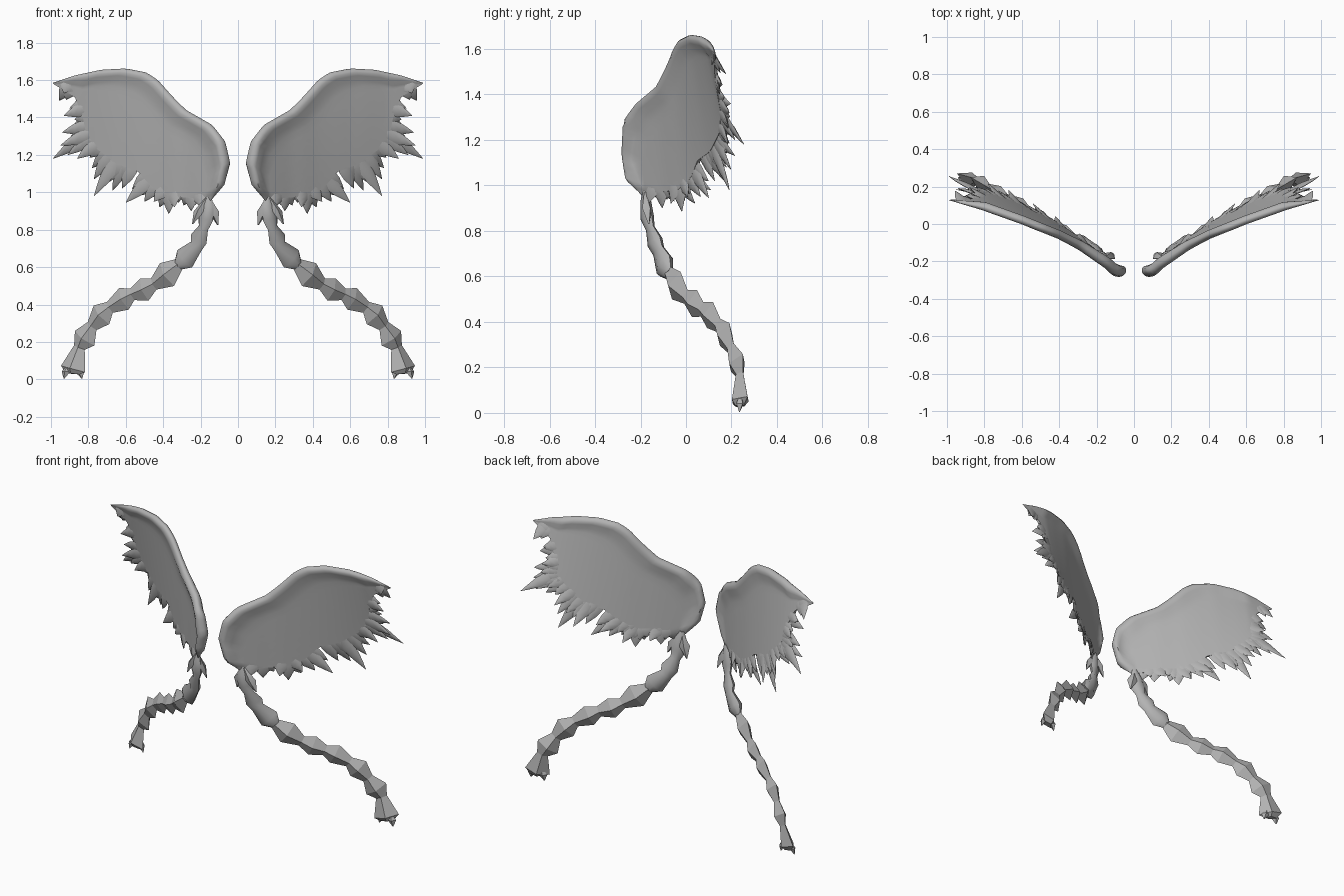
import bpy, bmesh, math
from mathutils import Vector

if "Cube" in bpy.data.objects:
    bpy.data.objects.remove(bpy.data.objects["Cube"])

grey = bpy.data.materials.new("stone_grey")
grey.use_nodes = True
GREY = (0.45, 0.45, 0.45, 1)
grey.diffuse_color = GREY
grey.node_tree.nodes["Principled BSDF"].inputs["Base Color"].default_value = GREY

# Wing outlines as (x, z), from root to tip
LEAD = [(.15, .95), (.075, 1.04), (.045, 1.16), (.07, 1.27), (.14, 1.36), (.28, 1.44),
        (.35, 1.51), (.43, 1.6), (.49, 1.64), (.6, 1.662), (.73, 1.655), (.87, 1.625), (.99, 1.585)]
TRAIL = [(.16, .96), (.25, .97), (.37, .98), (.46, 1.03), (.53, 1.11), (.64, 1.15),
         (.75, 1.23), (.81, 1.32), (.83, 1.42), (.87, 1.51), (.985, 1.578)]
FEATHER_TIPS = [(.2, .92), (.25, .9), (.29, .93), (.34, .92), (.37, .885), (.42, .92), (.45, .95),
                (.5, .95), (.54, .98), (.6, .945), (.62, 1.02), (.67, 1.01), (.77, .98), (.77, 1.07),
                (.78, 1.13), (.86, 1.18), (.91, 1.2), (.99, 1.18), (.95, 1.25), (.94, 1.32),
                (.88, 1.36), (.93, 1.41), (.9, 1.45), (.955, 1.49), (.93, 1.53)]
# Sweep of the leading edge backwards as (x, y), and lean of the blade below it as (x, slope)
SWEEP = [(.04, -.262), (.1, -.25), (.14, -.212), (.28, -.12), (.4, -.06), (.6, .02), (.8, .09), (1, .13)]
LEAN = [(.05, .01), (.15, .04), (.37, .08), (.6, .14), (.9, .24)]
FRONT = Vector((.45, -.9, 0))


def interp(points, x):
    for (a, b), (c, d) in zip(points, points[1:]):
        if x <= c:
            return b + (d - b) * max(0, (x - a) / (c - a))
    return points[-1][1]


def place(p, back=0):
    """Lift a flat (x, z) point onto the swept wing surface."""
    x, z = p
    depth = max(0, interp(LEAD[2:], x) - z)
    return Vector((x, interp(SWEEP, x) + interp(LEAN, x) * depth + back, z))


def resample(points, n):
    pts = [Vector(p) for p in points]
    lengths = [(b - a).length for a, b in zip(pts, pts[1:])]
    out = []
    for i in range(n + 1):
        s = sum(lengths) * i / n
        for a, b, l in zip(pts, pts[1:], lengths):
            if s <= l + 1e-6:
                out.append(a.lerp(b, min(1, s / l)))
                break
            s -= l
    return out


def loft(bm, rings):
    """Skin a list of closed point rings and cap the ends."""
    vs = [[bm.verts.new(p) for p in ring] for ring in rings]
    n = len(vs[0])
    for a, b in zip(vs, vs[1:]):
        for j in range(n):
            k = (j + 1) % n
            bm.faces.new((a[j], a[k], b[k], b[j]))
    bm.faces.new(vs[0])
    bm.faces.new(vs[-1])


def section(c, wide, deep, sides):
    steps = [2 * math.pi * i / sides for i in range(sides)]
    return [c + wide * math.cos(t) + deep * math.sin(t) for t in steps]


def finish(name, bm, smooth=None):
    """Make the left part and its mirrored right twin."""
    bmesh.ops.recalc_face_normals(bm, faces=bm.faces)
    for side, sign in (("left", 1), ("right", -1)):
        copy = bm.copy()
        if sign < 0:
            for v in copy.verts:
                v.co.x *= -1
            bmesh.ops.reverse_faces(copy, faces=copy.faces)
        me = bpy.data.meshes.new(side + "_" + name)
        copy.to_mesh(me)
        copy.free()
        me.materials.append(grey)
        ob = bpy.data.objects.new(me.name, me)
        bpy.context.collection.objects.link(ob)
        if smooth:
            bpy.ops.object.select_all(action='DESELECT')
            ob.select_set(True)
            bpy.context.view_layer.objects.active = ob
            bpy.ops.object.shade_smooth_by_angle(angle=math.radians(smooth))
    bm.free()


# Wing blade: rounded leading edge, fullest near the root, thinning to a flat membrane
N = 48
RIM = [(0, .004), (.008, .016), (.025, .023), (.045, .02), (.08, .01)]
FULLNESS = [(.05, 1), (.15, 1.4), (.3, 1.3), (.5, 1)]
trail = resample(TRAIL, N)
bm = bmesh.new()
rings = []
for i, (p, q) in enumerate(zip(resample(LEAD, N), trail)):
    span = (q - p).length
    scale = min(1, span / .16)
    full = interp(FULLNESS, i / N)
    rows = [(d * scale / span, h * scale * full) for d, h in RIM]
    start = rows[-1][0]
    rows += [(start + (1 - start) * j / 9, .008 * scale) for j in range(1, 10)]
    front = [place(p.lerp(q, f)) + FRONT * h for f, h in rows]
    rear = [place(p.lerp(q, f)) - FRONT * h for f, h in rows]
    rings.append(front + rear[::-1])
loft(bm, rings)
finish("wing_blade", bm, smooth=50)

# Feather fringe: long blades, with shorter ones behind filling the gaps
bm = bmesh.new()


def feather(tip, back_tip, width):
    base = min(trail, key=lambda p: (p - tip).length)
    out = (tip - base).normalized()
    side = Vector((-out.y, out.x))
    root = base - out * .05
    rings = []
    for f, w, d in ((0, .8, .003), (.35, 1, .009), (.6, .8, .009), (.82, .4, .006), (1, .02, .001)):
        p = root.lerp(tip, f)
        c = place(p, back_tip * f * f)
        wide = place(p + side * w * width, back_tip * f * f) - c
        rings.append(section(c, wide, FRONT * d, 6))
    loft(bm, rings)


tips = [Vector(t) for t in FEATHER_TIPS]
for i, tip in enumerate(tips):
    feather(tip, .025 * (i % 3) - .02, .036)
for a, b in zip(tips, tips[1:]):
    middle = (a + b) / 2
    base = min(trail, key=lambda p: (p - middle).length)
    feather(middle.lerp(base, .4), .01, .04)
finish("feather_fringe", bm, smooth=70)

# Trailing streamer: path as (x, z, half width), y follows height
HEIGHT_TO_Y = [(0, .235), (.08, .24), (.155, .24), (.235, .22), (.345, .17), (.42, .12), (.47, .05),
               (.51, 0), (.58, -.06), (.66, -.1), (.76, -.14), (.85, -.17), (.96, -.18)]
UPPER = [(.155, .98, .015), (.162, .93, .036), (.172, .86, .045), (.185, .81, .03), (.21, .75, .052),
         (.225, .71, .04), (.285, .645, .064), (.32, .61, .03)]
LOWER = [(.31, .62, .03), (.38, .56, .074), (.45, .51, .034), (.5, .48, .064), (.565, .455, .034),
         (.61, .43, .064), (.685, .385, .034), (.73, .345, .068), (.78, .285, .034), (.82, .22, .07),
         (.848, .17, .034), (.882, .055, .074), (.885, .03, .04)]


def on_path(x, z):
    return Vector((x, interp(HEIGHT_TO_Y, z), z))


def streamer(bm, path, sides):
    pts = [on_path(x, z) for x, z, w in path]
    rings = []
    for i, c in enumerate(pts):
        t = (pts[min(i + 1, len(pts) - 1)] - pts[max(i - 1, 0)]).normalized()
        normal = (FRONT - t * FRONT.dot(t)).normalized()
        w = path[i][2]
        rings.append(section(c, t.cross(normal) * w, normal * w * .55, sides))
    loft(bm, rings)


def prong(bm, a, b, w):
    a, b = on_path(*a), on_path(*b)
    rings = []
    for f, s in ((0, .2), (.5, 1), (1, .1)):
        rings.append(section(a.lerp(b, f), Vector((.9, .45, 0)) * w * s, FRONT * w * s * .7, 4))
    loft(bm, rings)


# Upper smooth links, with an arrowhead of two barbs
bm = bmesh.new()
streamer(bm, UPPER, 8)
prong(bm, (.155, .97), (.108, .825), .033)
prong(bm, (.17, .97), (.243, .83), .033)
finish("streamer_top", bm, smooth=60)

# Lower faceted links with a forked end
bm = bmesh.new()
streamer(bm, LOWER, 4)
prong(bm, (.855, .08), (.835, .004), .026)
prong(bm, (.908, .08), (.93, .004), .026)
finish("streamer_links", bm)
